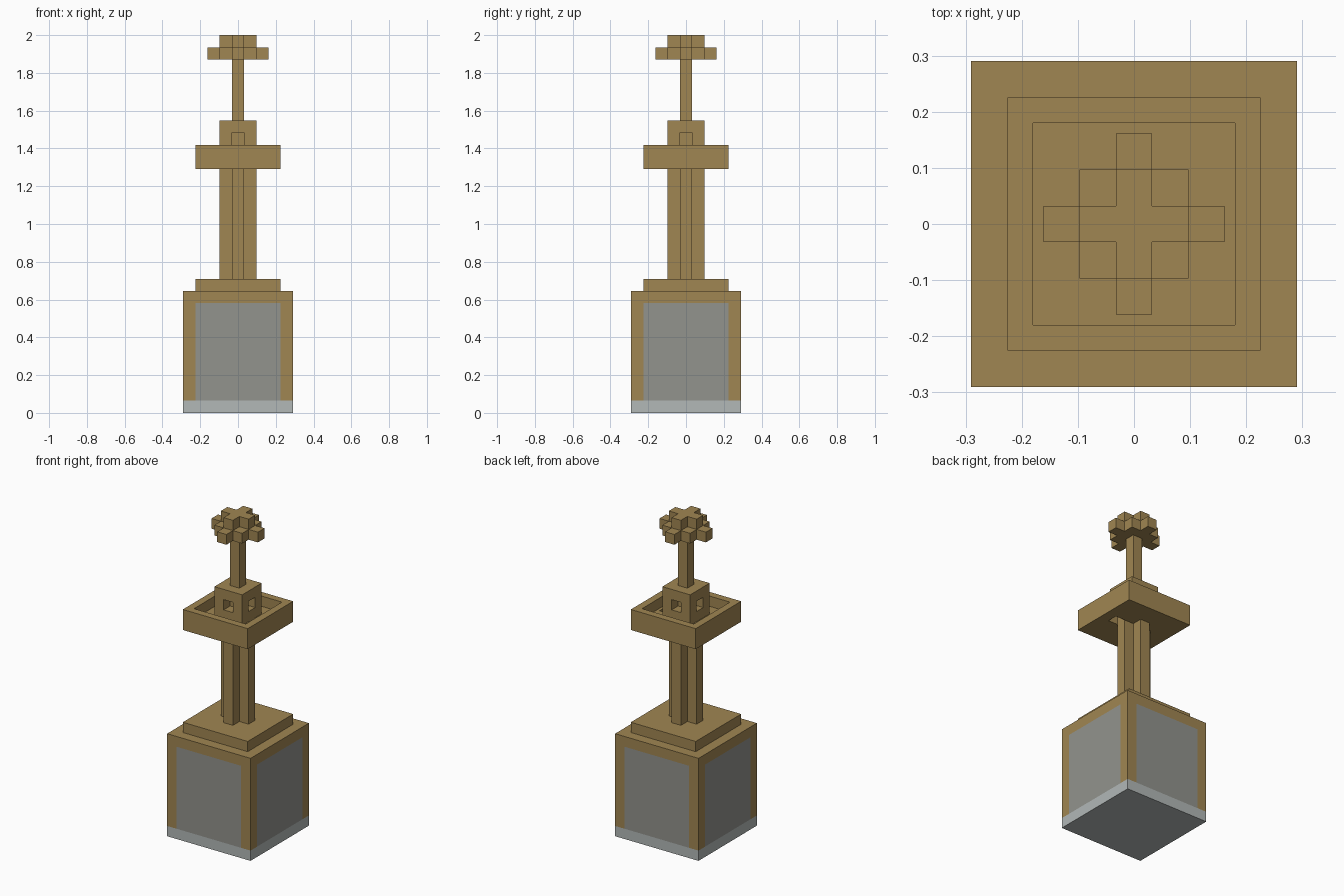
import bpy
import bmesh
from mathutils import Vector

U = 2 / 31  # one block

cube = bpy.data.objects.get("Cube")
if cube:
    bpy.data.objects.remove(cube, do_unlink=True)


def material(name, rgb):
    mat = bpy.data.materials.new(name)
    mat.use_nodes = True
    mat.diffuse_color = (*rgb, 1)
    mat.node_tree.nodes["Principled BSDF"].inputs["Base Color"].default_value = (*rgb, 1)
    return mat


wood = material("tan_wood", (0.352, 0.238, 0.084))
panel_grey = material("panel_grey", (0.287, 0.292, 0.266))
pale_grey = material("pale_grey", (0.445, 0.479, 0.474))


def square(r):
    return [(-r, -r), (r, -r), (r, r), (-r, r)]


def cross(r, arm=0.5, core=None):
    """Cross outline; with a core it is a square with a tab on each side."""
    quarter = [(r, -arm), (r, arm)]
    if core:
        quarter += [(core, arm), (core, core), (arm, core)]
    else:
        quarter += [(arm, arm)]
    points = []
    for _ in range(4):
        points += quarter
        if core:
            points += []
        quarter = [(-y, x) for x, y in quarter]
    if core:  # every tab starts on the core edge
        full = []
        for i, p in enumerate(points):
            full.append(p)
        return full
    return points


def prism(outline, z0, z1):
    bm = bmesh.new()
    face = bm.faces.new([bm.verts.new((x, y, z0)) for x, y in outline])
    top = bmesh.ops.extrude_face_region(bm, geom=[face], use_keep_orig=True)["geom"]
    bmesh.ops.translate(bm, verts=[v for v in top if isinstance(v, bmesh.types.BMVert)],
                        vec=(0, 0, z1 - z0))
    bmesh.ops.recalc_face_normals(bm, faces=bm.faces)
    return bm


def cut(bm, axis, *positions):
    """Split all faces along planes across the given axis."""
    normal = Vector((axis == "x", axis == "y", axis == "z"))
    for p in positions:
        bmesh.ops.bisect_plane(bm, geom=bm.verts[:] + bm.edges[:] + bm.faces[:],
                               plane_co=normal * p, plane_no=normal)
    bm.normal_update()


def finish(name, bm, mats=(wood,)):
    bmesh.ops.scale(bm, vec=(U, U, U), verts=bm.verts)
    bmesh.ops.recalc_face_normals(bm, faces=bm.faces)
    mesh = bpy.data.meshes.new(name)
    bm.to_mesh(mesh)
    bm.free()
    for m in mats:
        mesh.materials.append(m)
    obj = bpy.data.objects.new(name, mesh)
    bpy.context.scene.collection.objects.link(obj)
    return obj


# Pedestal: pale foot, wooden frame and a flush grey panel on each side
bm = prism(square(4.5), 0, 10)
cut(bm, "x", -3.5, 3.5)
cut(bm, "y", -3.5, 3.5)
cut(bm, "z", 1, 9)
for f in bm.faces:
    c = f.calc_center_median()
    side = abs(f.normal.z) < 0.5
    if c.z < 1:
        f.material_index = 2
    elif side and c.z < 9 and min(abs(c.x), abs(c.y)) < 3.5:
        f.material_index = 1
finish("pedestal", bm, (wood, panel_grey, pale_grey))

# Step and cross-shaped shaft
finish("pedestal_step", prism(square(3.5), 10, 11))
finish("shaft", prism(cross(1.5), 11, 20))

# Tray: sunken floor with a small hatch through it on the left
bm = prism(square(3.5), 20, 22)
top = [f for f in bm.faces if f.normal.z > 0.5]
bmesh.ops.inset_individual(bm, faces=top, thickness=1, depth=0)
bmesh.ops.inset_individual(bm, faces=top, thickness=0, depth=-1)
cut(bm, "x", 1.5, 2.5)
cut(bm, "y", -0.5, 0.5)
hatch = [f for f in bm.faces if abs(f.normal.z) > 0.5
         and (f.calc_center_median().xy - Vector((2, 0))).length < 0.1]
bmesh.ops.delete(bm, geom=hatch, context="FACES")
bmesh.ops.bridge_loops(bm, edges=[e for e in bm.edges if e.is_boundary])
finish("tray", bm)

# Lantern box with a recessed window in each side
bm = prism(square(1.5), 21, 24)
cut(bm, "x", -0.5, 0.5)
cut(bm, "y", -0.5, 0.5)
cut(bm, "z", 22, 23)
windows = [f for f in bm.faces if abs(f.normal.z) < 0.5
           and (f.calc_center_median() - Vector((0, 0, 22.5))).length < 1.6]
bmesh.ops.inset_individual(bm, faces=windows, thickness=0, depth=-1)
finish("lantern_box", bm)

# Stem and two-layer finial
finish("stem", prism(square(0.5), 24, 29))
finish("finial_base", prism(cross(2.5, core=1.5), 29, 30))
finish("finial_top", prism(cross(1.5), 30, 31))
